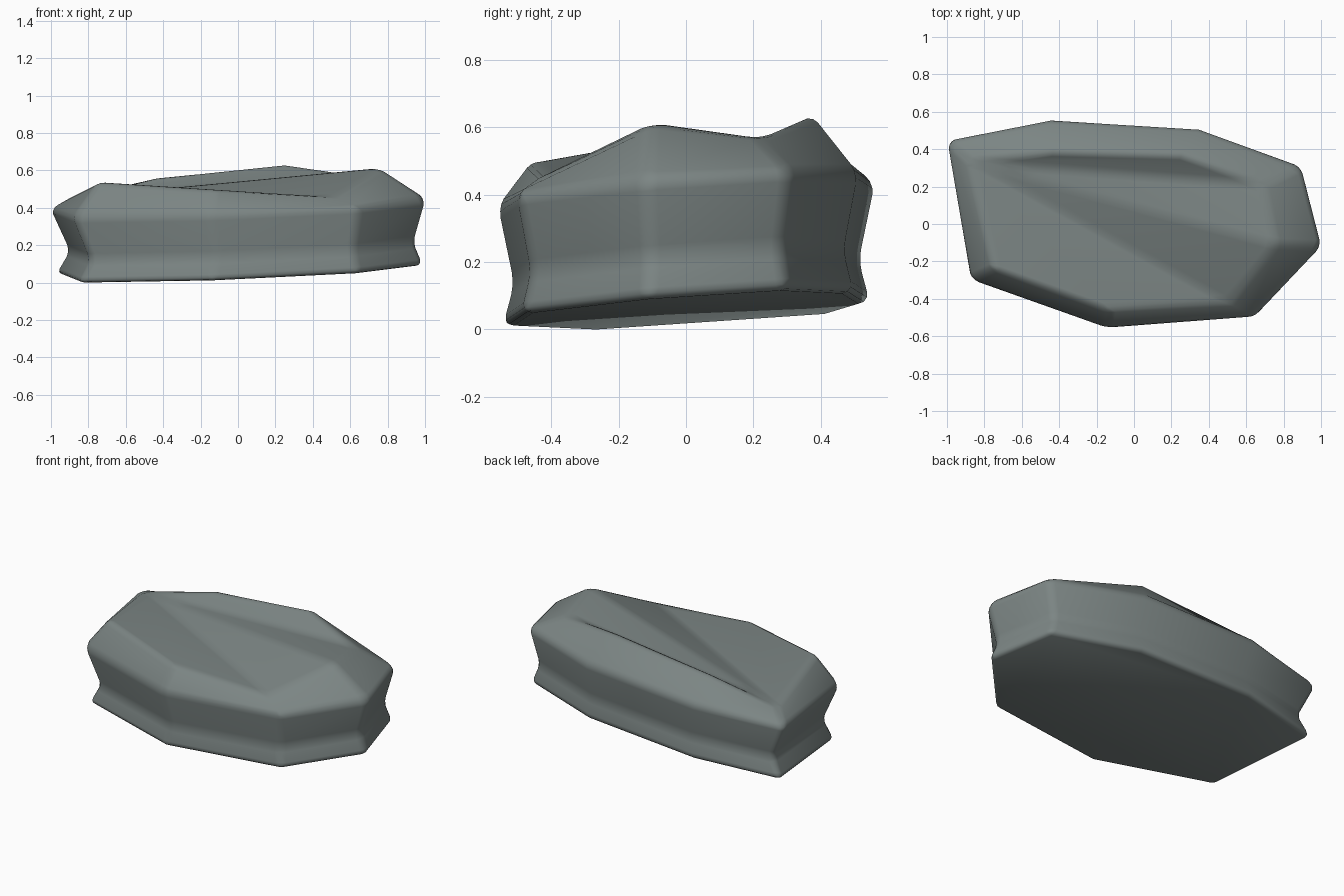
import bpy, bmesh

cube = bpy.data.objects.get("Cube")
if cube:
    bpy.data.objects.remove(cube, do_unlink=True)

# Stone material
stone = bpy.data.materials.new("grey green stone")
stone.use_nodes = True
colour = (0.2, 0.235, 0.23, 1)
stone.diffuse_color = colour
bsdf = next(n for n in stone.node_tree.nodes if n.type == "BSDF_PRINCIPLED")
bsdf.inputs["Base Color"].default_value = colour

# Widest outline, counter-clockwise from the front left corner
outline = [(-.88, -.3), (-.15, -.56), (.65, -.5), (1.01, -.12),
           (.9, .31), (.35, .51), (-.45, .56), (-1.01, .45)]
# Crown corners in the same order
crown = [(-.75, -.24, .54), (-.13, -.46, .5), (.5, -.42, .46), (.76, -.11, .615),
         (.69, .21, .57), (.25, .37, .64), (-.43, .385, .57), (-.87, .33, .46)]


def tilted(height, x, y):
    """Height above the gently tilted base plane."""
    return .056 + .043 * x + .074 * y + height


bm = bmesh.new()
rings = []
# Foot, pinched waist and wide shoulder share one outline
for scale, shift, height in ((.975, .008, 0), (.915, .02, .125), (1, 0, .355)):
    rings.append([bm.verts.new((x * scale + shift, y * scale, tilted(height, x, y)))
                  for x, y in outline])
rings.append([bm.verts.new(p) for p in crown])

bm.faces.new(reversed(rings[0]))
count = len(outline)
for low, high in zip(rings, rings[1:]):
    for i in range(count):
        j = (i + 1) % count
        bm.faces.new((low[i], low[j], high[j], high[i]))

# Creased top fans out from the back left corner
top = rings[-1]
for i in range(count - 2):
    bm.faces.new((top[-1], top[i], top[i + 1]))
bmesh.ops.recalc_face_normals(bm, faces=bm.faces)

mesh = bpy.data.meshes.new("rock")
bm.to_mesh(mesh)
bm.free()
rock = bpy.data.objects.new("rock", mesh)
bpy.context.collection.objects.link(rock)
mesh.materials.append(stone)

# Worn edges
bevel = rock.modifiers.new("worn edges", "BEVEL")
bevel.width = .035
bevel.segments = 3
bevel.limit_method = "ANGLE"
bevel.angle_limit = .38

bpy.ops.object.select_all(action="DESELECT")
rock.select_set(True)
bpy.context.view_layer.objects.active = rock
bpy.ops.object.modifier_apply(modifier=bevel.name)
bpy.ops.object.shade_smooth_by_angle(angle=.8)

# Settle on the ground
lowest = min(v.co.z for v in mesh.vertices)
for v in mesh.vertices:
    v.co.z -= lowest
